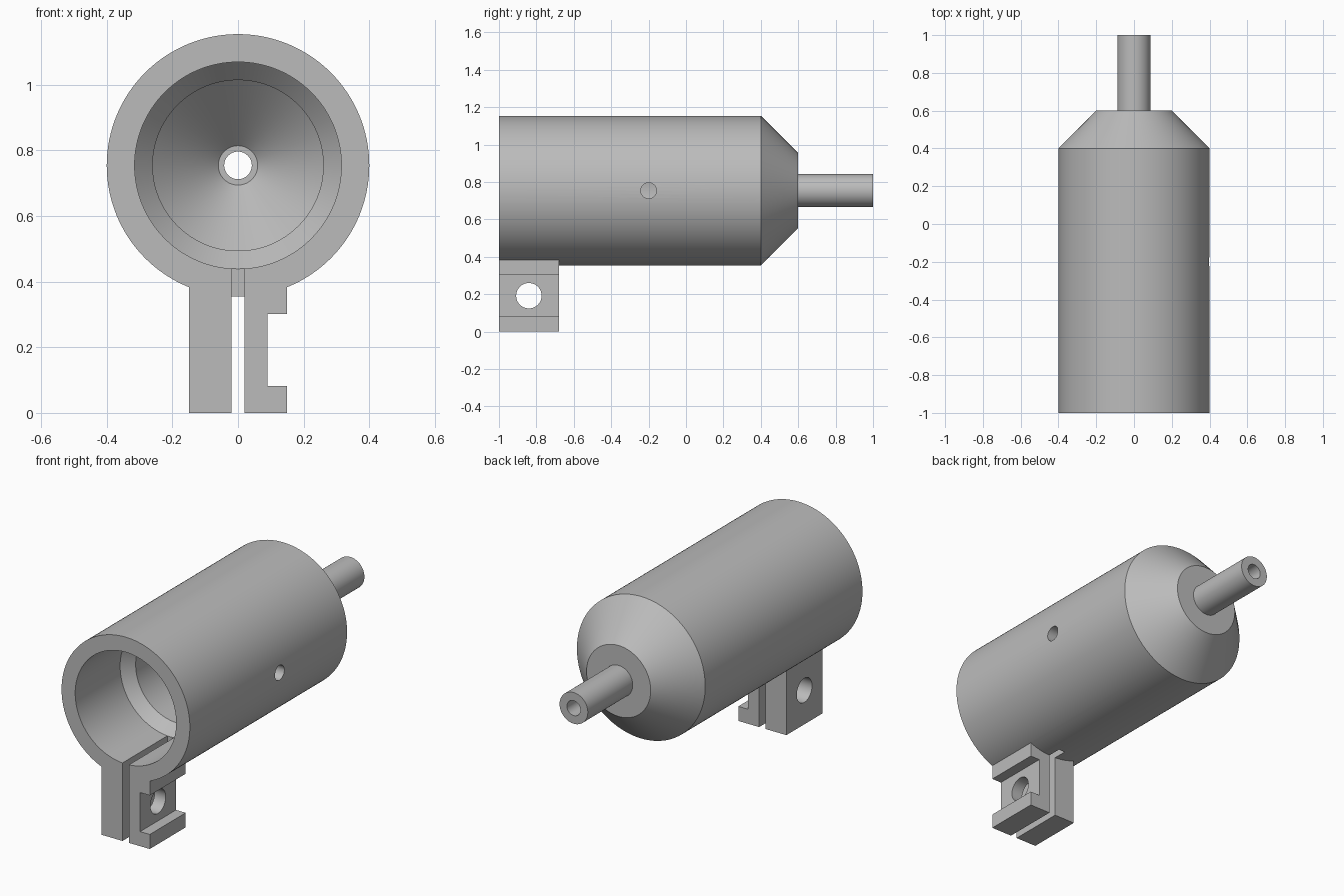
import bpy, bmesh, math
from mathutils import Matrix, Vector

cube = bpy.data.objects.get("Cube")
if cube:
    bpy.data.objects.remove(cube, do_unlink=True)

AXIS_Z = 0.754   # height of the barrel axis

grey = bpy.data.materials.new("plain grey")
grey.use_nodes = True
colour = (0.5, 0.5, 0.5, 1)
grey.diffuse_color = colour
grey.node_tree.nodes["Principled BSDF"].inputs["Base Color"].default_value = colour


def add_object(name, bm):
    bmesh.ops.recalc_face_normals(bm, faces=bm.faces)
    mesh = bpy.data.meshes.new(name)
    bm.to_mesh(mesh)
    bm.free()
    mesh.materials.append(grey)
    obj = bpy.data.objects.new(name, mesh)
    bpy.context.collection.objects.link(obj)
    return obj


def box(name, x, y, z):
    bm = bmesh.new()
    bmesh.ops.create_cube(bm, size=1)
    for v in bm.verts:
        v.co = [(lo + hi) / 2 + c * (hi - lo) for c, (lo, hi) in zip(v.co, (x, y, z))]
    return add_object(name, bm)


def cross_pin(name, radius, x, y, z):
    """Cylinder running along x."""
    bm = bmesh.new()
    place = Matrix.Translation((sum(x) / 2, y, z)) @ Matrix.Rotation(math.pi / 2, 4, 'Y')
    bmesh.ops.create_cone(bm, cap_ends=True, segments=48, radius1=radius,
                          radius2=radius, depth=x[1] - x[0], matrix=place)
    return add_object(name, bm)


def lathe(name, profile, steps=128):
    """Turn a closed (radius, y) profile about the barrel axis."""
    bm = bmesh.new()
    verts = [bm.verts.new((r, y, AXIS_Z)) for r, y in profile]
    edges = [bm.edges.new((a, b)) for a, b in zip(verts, verts[1:] + verts[:1])]
    bmesh.ops.spin(bm, geom=verts + edges, cent=(0, 0, AXIS_Z), axis=(0, 1, 0),
                   angle=math.tau, steps=steps, use_duplicate=False)
    bmesh.ops.remove_doubles(bm, verts=bm.verts, dist=1e-4)
    return add_object(name, bm)


def combine(target, other, operation):
    """Apply a boolean and discard the helper."""
    other.hide_render = True
    mod = target.modifiers.new(operation.lower(), 'BOOLEAN')
    mod.operation, mod.solver, mod.object = operation, 'EXACT', other
    bpy.context.view_layer.objects.active = target
    bpy.ops.object.modifier_apply(modifier=mod.name)
    bpy.data.objects.remove(other, do_unlink=True)


# Hollow barrel with stepped bore, tapered rear and outlet tube
barrel = lathe("barrel_with_clamp", [
    (0.315, -1), (0.4, -1), (0.4, 0.4), (0.2, 0.6), (0.088, 0.6), (0.088, 1),
    (0.042, 1), (0.042, 0.6), (0.06, 0.6), (0.26, 0.4), (0.26, -0.54), (0.315, -0.6)])

# Clamp block under the front, with nut channel on one side
combine(barrel, box("clamp_block", (-0.15, 0.15), (-1, -0.68), (0, 0.41)), 'UNION')
combine(barrel, box("nut_channel", (0.09, 0.2), (-1.1, -0.6), (0.082, 0.302)), 'DIFFERENCE')

# Clamp slit through the wall, bolt hole and side port
combine(barrel, box("clamp_slit", (-0.02, 0.02), (-1.1, -0.6), (-0.1, 0.6)), 'DIFFERENCE')
combine(barrel, cross_pin("bolt_hole", 0.068, (-0.3, 0.3), -0.84, 0.192), 'DIFFERENCE')
combine(barrel, cross_pin("side_port", 0.042, (0.15, 0.5), -0.2, AXIS_Z), 'DIFFERENCE')

# Smooth curved walls, crisp edges
bpy.ops.object.select_all(action='DESELECT')
barrel.select_set(True)
bpy.context.view_layer.objects.active = barrel
bpy.ops.object.shade_smooth_by_angle(angle=math.radians(30))
